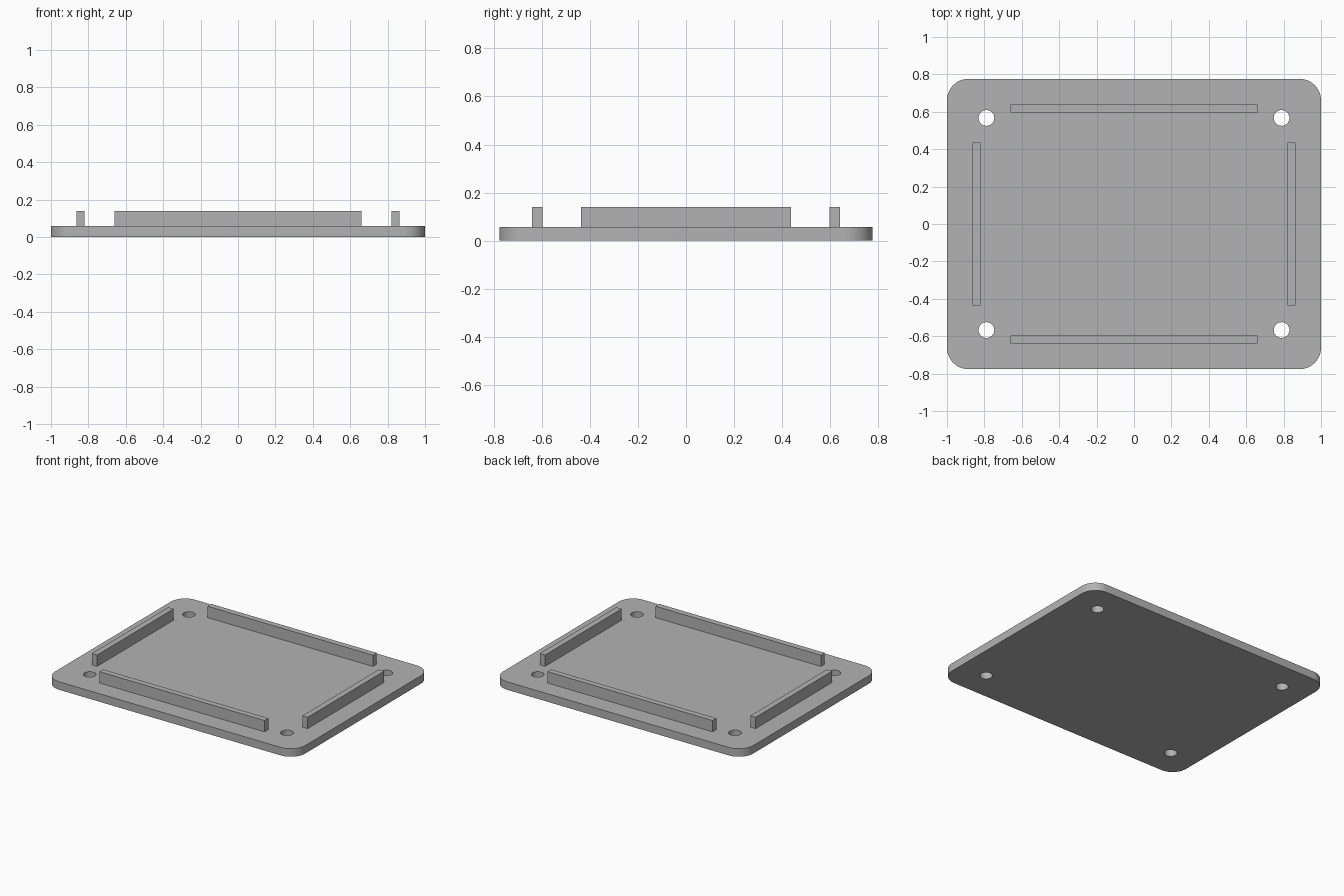
import bpy
import bmesh

PLATE_X, PLATE_Y, PLATE_H, TOP = 1.0, 0.776, 0.058, 0.14
CORNER_R, HOLE_R = 0.115, 0.042
HOLE_X, HOLE_Y = 0.789, 0.567

cube = bpy.data.objects.get("Cube")
if cube:
    bpy.data.objects.remove(cube, do_unlink=True)

grey = bpy.data.materials.new("light grey")
grey.use_nodes = True
colour = (0.45, 0.45, 0.45, 1)
grey.diffuse_color = colour
grey.node_tree.nodes["Principled BSDF"].inputs["Base Color"].default_value = colour


def box(name, x0, x1, y0, y1, z0, z1):
    bpy.ops.mesh.primitive_cube_add(
        size=1, location=((x0 + x1) / 2, (y0 + y1) / 2, (z0 + z1) / 2))
    ob = bpy.context.object
    ob.name = name
    ob.scale = (x1 - x0, y1 - y0, z1 - z0)
    bpy.ops.object.transform_apply(location=False, rotation=False, scale=True)
    ob.data.materials.append(grey)
    return ob


# Base plate with rounded vertical corners
plate = box("base_plate", -PLATE_X, PLATE_X, -PLATE_Y, PLATE_Y, 0, PLATE_H)
bm = bmesh.new()
bm.from_mesh(plate.data)
upright = [e for e in bm.edges if abs(e.verts[0].co.z - e.verts[1].co.z) > 0.01]
bmesh.ops.bevel(bm, geom=upright, offset=CORNER_R, segments=12, profile=0.5,
                affect='EDGES')
bm.to_mesh(plate.data)
bm.free()

# Screw holes through the four corners
cutters = []
for sx in (-1, 1):
    for sy in (-1, 1):
        bpy.ops.mesh.primitive_cylinder_add(
            vertices=40, radius=HOLE_R, depth=0.3,
            location=(sx * HOLE_X, sy * HOLE_Y, PLATE_H / 2))
        cutter = bpy.context.object
        cutter.data.materials.append(grey)
        cutter.hide_render = True
        cutters.append(cutter)
        mod = plate.modifiers.new("screw_hole", 'BOOLEAN')
        mod.operation = 'DIFFERENCE'
        mod.solver = 'EXACT'
        mod.object = cutter

bpy.ops.object.select_all(action='DESELECT')
plate.select_set(True)
bpy.context.view_layer.objects.active = plate
bpy.ops.object.convert(target='MESH')
bpy.ops.object.shade_smooth_by_angle()
for cutter in cutters:
    bpy.data.objects.remove(cutter, do_unlink=True)

# Locating rails, sunk slightly into the plate
Z0 = PLATE_H - 0.01
box("front_rail", -0.66, 0.66, -0.64, -0.597, Z0, TOP)
box("back_rail", -0.66, 0.66, 0.597, 0.64, Z0, TOP)
box("right_rail", -0.863, -0.82, -0.437, 0.437, Z0, TOP)
box("left_rail", 0.82, 0.863, -0.437, 0.437, Z0, TOP)
